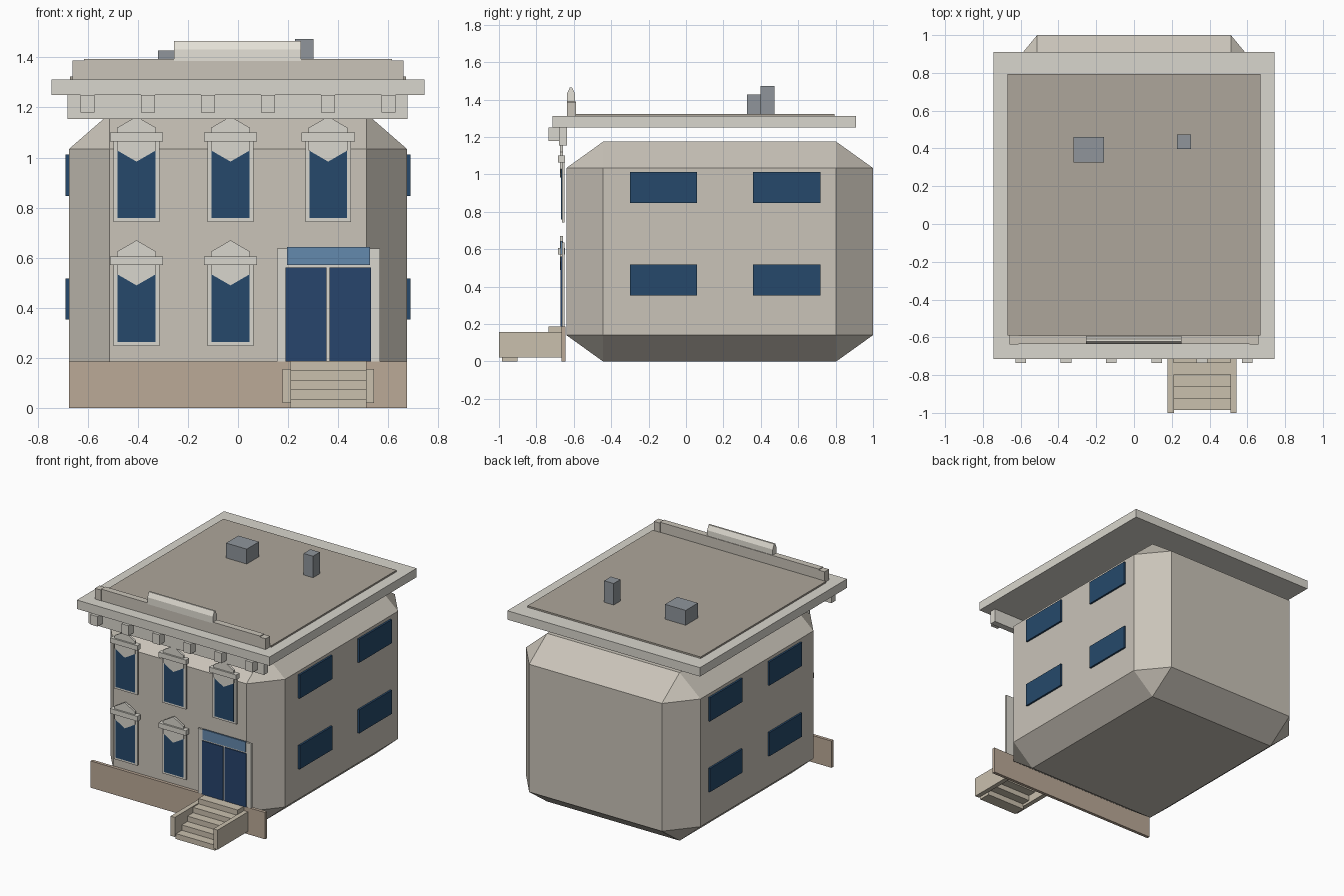
import bpy, bmesh, math

if "Cube" in bpy.data.objects:
    bpy.data.objects.remove(bpy.data.objects["Cube"])


def srgb(r, g, b):
    return tuple((c / 255) ** 2.2 for c in (r, g, b)) + (1,)


def material(name, rgb):
    m = bpy.data.materials.new(name)
    m.diffuse_color = srgb(*rgb)
    m.use_nodes = True
    m.node_tree.nodes["Principled BSDF"].inputs["Base Color"].default_value = m.diffuse_color
    return m


WALL = material("wall_stone", (200, 194, 183))
TRIM = material("trim_stone", (216, 213, 204))
ROOF = material("roof_felt", (172, 165, 153))
BASE = material("base_stone", (186, 168, 150))
STEP = material("step_stone", (200, 190, 172))
GLASS = material("glass", (42, 74, 106))
DOOR = material("door_blue", (44, 70, 108))
PALE = material("pale_glass", (100, 136, 172))
VENT = material("vent_grey", (142, 148, 154))
CAP = material("cap_stone", (228, 224, 214))


def finish(name, bm, mat):
    bmesh.ops.recalc_face_normals(bm, faces=bm.faces)
    me = bpy.data.meshes.new(name)
    bm.to_mesh(me)
    bm.free()
    me.materials.append(mat)
    ob = bpy.data.objects.new(name, me)
    bpy.context.collection.objects.link(ob)
    return ob


def box(name, x, y, z, mat, chamfer=0):
    """Box from (min, max) ranges; chamfer is a fraction of each side."""
    bm = bmesh.new()
    bmesh.ops.create_cube(bm, size=1)
    if chamfer:
        bmesh.ops.bevel(bm, geom=bm.edges[:], offset=chamfer, segments=1,
                        affect='EDGES', profile=0.5)
    for v in bm.verts:
        for i, (lo, hi) in enumerate((x, y, z)):
            v.co[i] = (lo + hi) / 2 + v.co[i] * (hi - lo)
    return finish(name, bm, mat)


def prism(name, points, offset, mat):
    """Extrude a closed outline by an offset vector."""
    bm = bmesh.new()
    f = bm.faces.new([bm.verts.new(p) for p in points])
    ext = bmesh.ops.extrude_face_region(bm, geom=[f], use_keep_orig=True)
    verts = [e for e in ext["geom"] if isinstance(e, bmesh.types.BMVert)]
    bmesh.ops.translate(bm, verts=verts, vec=offset)
    return finish(name, bm, mat)


# Main body and plinth
box("body", (-.675, .675), (-.64, 1.0), (0, 1.175), WALL, chamfer=.12)
box("plinth", (-.675, .675), (-.665, -.643), (0, .187), BASE)

# Roof slab, roof panel and vents
box("roof_slab", (-.745, .745), (-.715, .91), (1.25, 1.312), TRIM)
box("roof_panel", (-.67, .67), (-.59, .795), (1.305, 1.323), ROOF)
box("roof_vent_wide", (-.32, -.16), (.325, .46), (1.315, 1.427), VENT)
box("roof_vent_tall", (.228, .302), (.398, .473), (1.315, 1.473), VENT)

# Cornice board with brackets
box("cornice", (-.68, .677), (-.68, -.635), (1.155, 1.25), TRIM)
for i in range(6):
    x = -.6 + .24 * i
    box("cornice_bracket", (x - .028, x + .028), (-.735, -.675), (1.18, 1.25), TRIM)

# Parapet with end posts and ridged centre cap
box("parapet", (-.615, .615), (-.635, -.59), (1.31, 1.393), WALL)
for s in (-1, 1):
    x = sorted((s * .612, s * .66))
    box("parapet_post", x, (-.637, -.588), (1.31, 1.387), WALL)
profile = [(-.636, 1.385), (-.594, 1.385), (-.594, 1.432),
           (-.609, 1.465), (-.621, 1.465), (-.636, 1.432)]
prism("parapet_cap", [(-.255, y, z) for y, z in profile], (.507, 0, 0), CAP)


# Front windows: board frame, glass, hexagonal pediment, lintel
def front_window(x, z):
    box("window_frame", (x - .091, x + .091), (-.664, -.65), (z, z + .34), TRIM)
    box("window_glass", (x - .075, x + .075), (-.669, -.66), (z + .015, z + .33), GLASS)
    hexagon = [(x + .09 * math.sin(k * math.pi / 3), -.673,
                z + .331 + .09 * math.cos(k * math.pi / 3)) for k in range(6)]
    prism("window_pediment", hexagon, (0, .015, 0), TRIM)
    box("window_lintel", (x - .106, x + .106), (-.685, -.648), (z + .322, z + .357), TRIM)


for wx, wz in ((-.405, .743), (-.03, .743), (.36, .743), (-.405, .249), (-.03, .249)):
    front_window(wx, wz)

# Side windows
for s in (-1, 1):
    for y in (-.3, .358):
        for z in (.353, .847):
            box("side_window", sorted((s * .67, s * .688)), (y, y + .36), (z, z + .165), GLASS)

# Entrance: surround, double door, transom
box("door_surround", (.155, .566), (-.664, -.65), (.187, .637), TRIM)
for x in (.19, .366):
    box("door_leaf", (x, x + .164), (-.671, -.66), (.187, .562), DOOR)
box("door_transom", (.196, .527), (-.671, -.66), (.572, .643), PALE)

# Open steps between two cheek walls
for i in range(5):
    y, z = -.985 + .0625 * i, .0375 * i
    box("step", (.208, .512), (y, y + .085), (z, z + .0375), STEP)
for x in (.178, .51):
    box("stair_cheek", (x, x + .033), (-1.0, -.66), (.02, .157), STEP)
